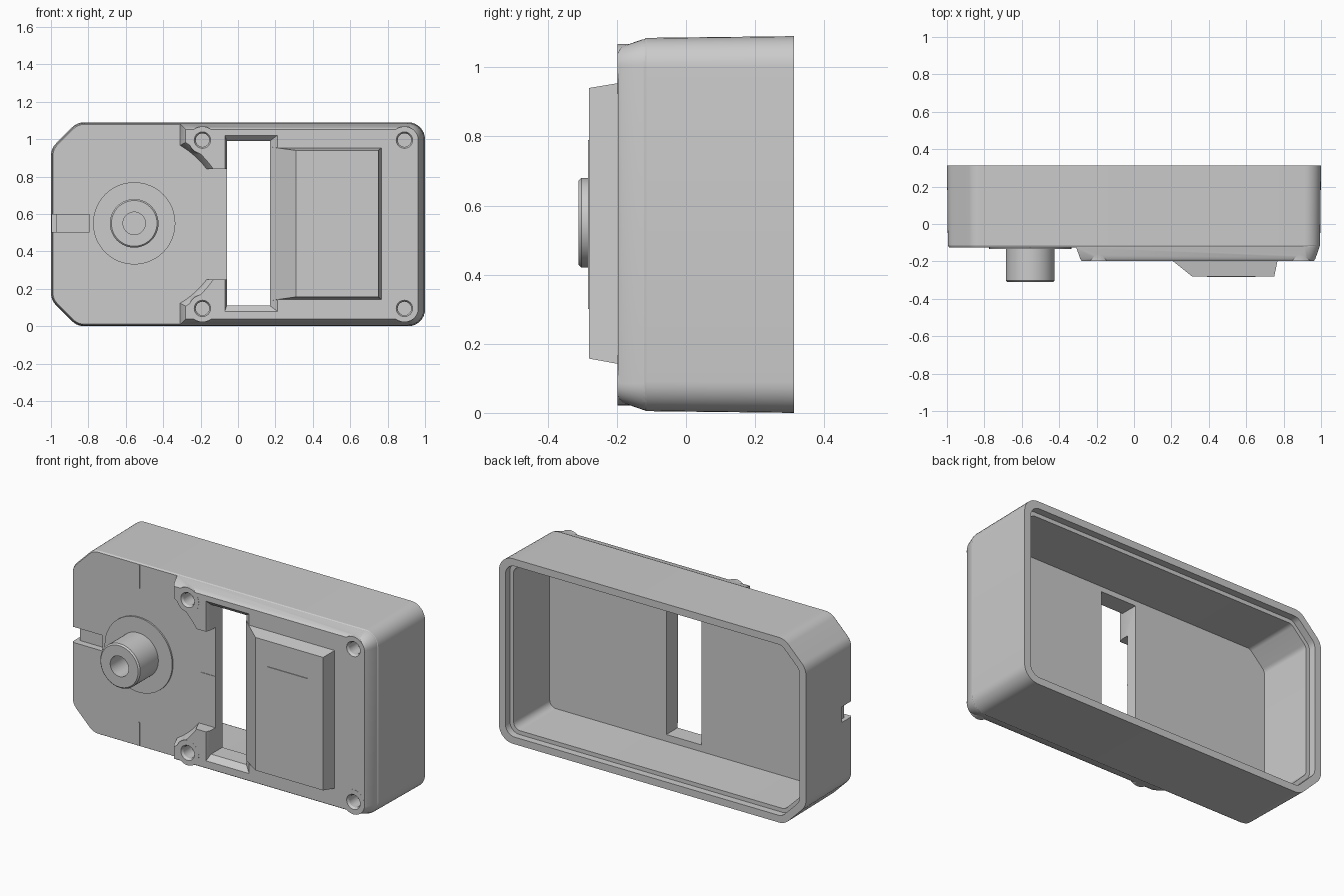
import bpy, bmesh, math
from mathutils import Vector

cube = bpy.data.objects.get("Cube")
if cube:
    bpy.data.objects.remove(cube)

H, MID = 1.09, 0.545
DIAL = (-0.555, 0.55)

grey = bpy.data.materials.new("plain grey")
grey.use_nodes = True
GREY = (0.6, 0.6, 0.6, 1)
grey.diffuse_color = GREY
grey.node_tree.nodes["Principled BSDF"].inputs["Base Color"].default_value = GREY


def fillet(corners, steps=8):
    """Round each (x, z, radius) corner of a closed outline."""
    out = []
    for i, (x, z, r) in enumerate(corners):
        p = Vector((x, z))
        if r <= 0:
            out.append(p)
            continue
        u = (Vector(corners[i - 1][:2]) - p).normalized()
        v = (Vector(corners[(i + 1) % len(corners)][:2]) - p).normalized()
        half = u.angle(v) / 2
        reach = r / math.tan(half)
        c = p + (u + v).normalized() * r / math.sin(half)
        a, b = (p + u * reach - c).normalized(), (p + v * reach - c).normalized()
        out += [c + a.slerp(b, k / steps).normalized() * r for k in range(steps + 1)]
    return out


def loft(name, sections):
    """Solid through matching outlines, given as (y, points)."""
    bm = bmesh.new()
    rings = [[bm.verts.new((p[0], y, p[1])) for p in pts] for y, pts in sections]
    n = len(rings[0])
    for lo, hi in zip(rings, rings[1:]):
        for i in range(n):
            j = (i + 1) % n
            bm.faces.new((lo[i], lo[j], hi[j], hi[i]))
    bm.faces.new(rings[0])
    bm.faces.new(rings[-1])
    bmesh.ops.recalc_face_normals(bm, faces=bm.faces)
    mesh = bpy.data.meshes.new(name)
    bm.to_mesh(mesh)
    bm.free()
    mesh.materials.append(grey)
    ob = bpy.data.objects.new(name, mesh)
    bpy.context.collection.objects.link(ob)
    return ob


def rect(x0, x1, z0, z1):
    return [(x0, z0), (x1, z0), (x1, z1), (x0, z1)]


def box(name, x0, x1, y0, y1, z0, z1):
    return loft(name, [(y0, rect(x0, x1, z0, z1)), (y1, rect(x0, x1, z0, z1))])


def circle(x, z, r, n=48):
    return [(x + r * math.cos(k * math.tau / n), z + r * math.sin(k * math.tau / n))
            for k in range(n)]


def rod(name, x, z, r, y0, y1):
    return loft(name, [(y0, circle(x, z, r)), (y1, circle(x, z, r))])


def combine(target, tool, op):
    mod = target.modifiers.new(op, "BOOLEAN")
    mod.operation, mod.object, mod.solver = op, tool, "EXACT"
    bpy.context.view_layer.objects.active = target
    bpy.ops.object.modifier_apply(modifier=mod.name)
    bpy.data.objects.remove(tool)


def case_outline(e):
    """Case outline inset by e: chamfered at -x, rounded at +x."""
    c, r = 0.14 - e * 0.6, 0.09 - e * 0.7
    l, t = -1 + e, H - e
    return fillet([(l + c, e, r), (1 - e, e, r), (1 - e, t, r),
                   (l + c, t, r), (l, t - c, r), (l, e + c, r)])


def raised_outline(e):
    """Raised front deck with two ears that curve around the dial."""
    ear_x, ear_z, rad = -0.318 + e, 0.84, 0.475 + e
    a0 = math.acos((ear_x - DIAL[0]) / rad)
    a1 = math.asin((ear_z - DIAL[1]) / rad)
    arc = [(DIAL[0] + rad * math.cos(a0 + (a1 - a0) * k / 10),
            DIAL[1] + rad * math.sin(a0 + (a1 - a0) * k / 10), 0) for k in range(11)]
    upper = [(ear_x, H - e, 0)] + arc + [(-0.055 + e, ear_z, 0)]
    lower = [(x, 2 * MID - z, 0) for x, z, r in reversed(upper)]
    right = [(1 - e, e, 0.085 - e), (1 - e, H - e, 0.085 - e)]
    return fillet(upper + lower + right)


# Case with raised deck and screw posts
case = loft("case", [(0.312, case_outline(0)), (-0.115, case_outline(0.005)),
                     (-0.125, case_outline(0.011))])
combine(case, loft("deck", [(-0.09, raised_outline(0.009)), (-0.125, raised_outline(0.009)),
                            (-0.185, raised_outline(0.03)), (-0.197, raised_outline(0.038))]),
        "UNION")
screws = [(x, z) for x in (-0.19, 0.89) for z in (0.095, H - 0.095)]
for x, z in screws:
    combine(case, loft("post", [(-0.09, circle(x, z, 0.08)), (-0.14, circle(x, z, 0.08)),
                                (-0.16, circle(x, z, 0.073)), (-0.1975, circle(x, z, 0.073))]),
            "UNION")

# Bevelled front edge of the window, then the sloped cover beside it
opening = rect(-0.07, 0.21, 0.08, 1.02)
combine(case, loft("bevel", [(-0.165, rect(-0.06, 0.17, 0.11, 0.99)),
                             (-0.197, opening), (-0.22, opening)]), "DIFFERENCE")
combine(case, loft("cover", [(-0.16, rect(0.16, 0.775, 0.135, 0.96)),
                             (-0.28, rect(0.31, 0.75, 0.157, 0.94))]), "UNION")

# Hollow back with a stepped rim
combine(case, loft("hollow", [(-0.06, case_outline(0.07)), (0.29, case_outline(0.065))]),
        "DIFFERENCE")
combine(case, loft("rim_step", [(0.27, case_outline(0.042)), (0.4, case_outline(0.042))]),
        "DIFFERENCE")

# Window through the front wall
combine(case, box("window", -0.06, 0.17, -0.4, 0.1, 0.11, 0.99), "DIFFERENCE")

# Screw holes with a flared mouth
for x, z in screws:
    combine(case, loft("hole", [(-0.11, circle(x, z, 0.036)), (-0.185, circle(x, z, 0.036)),
                                (-0.21, circle(x, z, 0.052))]), "DIFFERENCE")

# Cable slot and side notch
combine(case, box("slot", -1.1, -0.795, -0.3, -0.085, 0.505, 0.597), "DIFFERENCE")
combine(case, box("notch", -1.1, -0.97, -0.3, -0.03, 0.505, 0.597), "DIFFERENCE")

# Dial: thin disc and hollow hub
disc = rod("dial_disc", *DIAL, 0.22, -0.134, -0.12)
hub = loft("dial_hub", [(-0.12, circle(*DIAL, 0.13)), (-0.303, circle(*DIAL, 0.13)),
                        (-0.311, circle(*DIAL, 0.122))])
combine(hub, rod("bore", *DIAL, 0.06, -0.4, -0.17), "DIFFERENCE")

# Thin label plate and index marks
label = box("label_plate", 0.39, 0.65, -0.284, -0.279, 0.3, 0.79)
marks = [box("index_mark_top", -0.558, -0.552, -0.128, -0.12, 0.94, 1.075),
         box("index_mark_bottom", -0.558, -0.552, -0.128, -0.12, 0.015, 0.15),
         box("index_mark_side", -0.16, -0.061, -0.128, -0.12, 0.547, 0.553)]

for ob in [case, disc, hub, label] + marks:
    bpy.ops.object.select_all(action="DESELECT")
    ob.select_set(True)
    bpy.context.view_layer.objects.active = ob
    bpy.ops.object.shade_smooth_by_angle(angle=math.radians(25))
